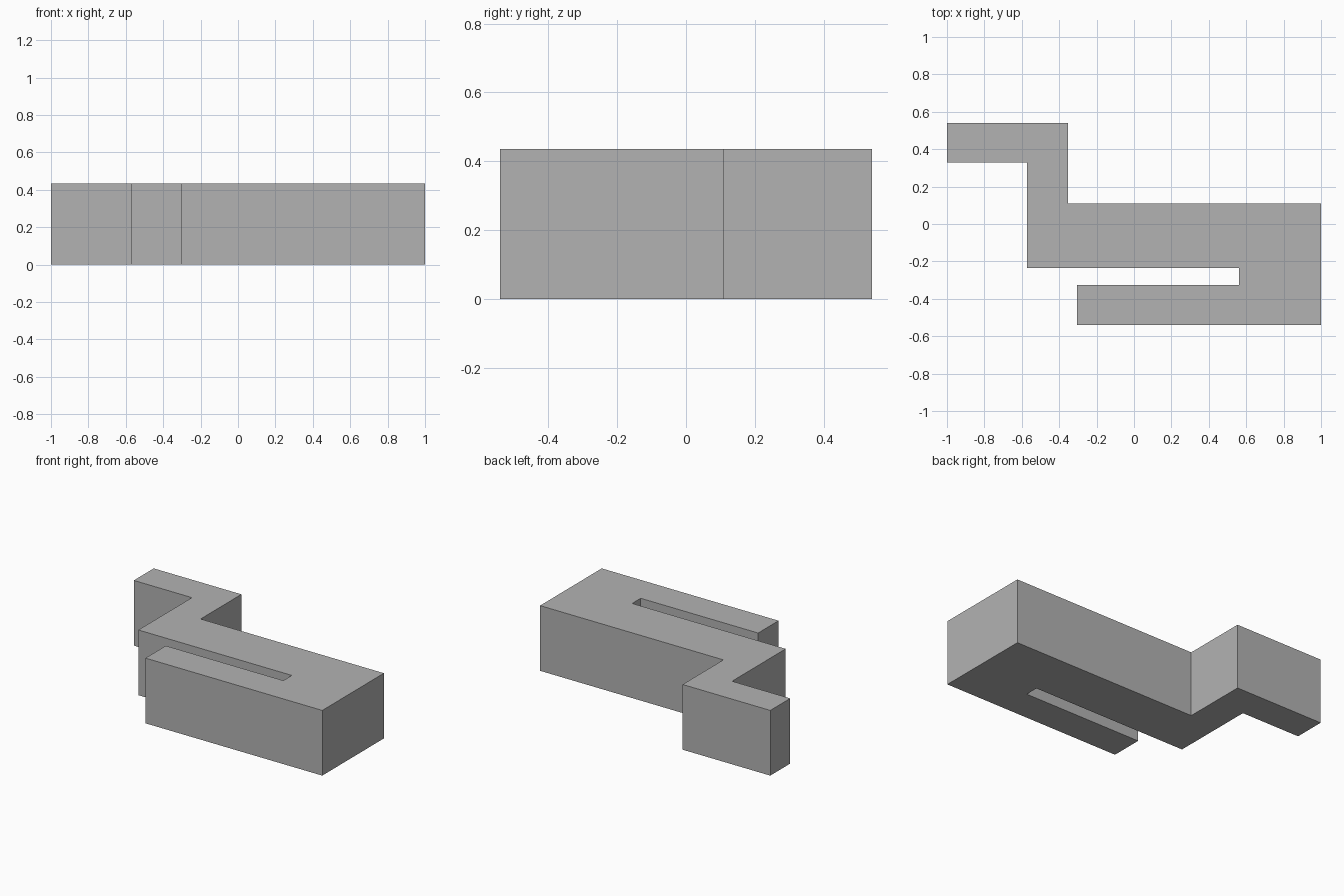
import bpy
import bmesh

cube = bpy.data.objects.get("Cube")
if cube:
    bpy.data.objects.remove(cube, do_unlink=True)

HEIGHT = 0.435

# Plain grey finish
grey = bpy.data.materials.new("plain_grey")
grey.use_nodes = True
colour = (0.45, 0.45, 0.45, 1.0)
grey.diffuse_color = colour
grey.node_tree.nodes["Principled BSDF"].inputs["Base Color"].default_value = colour


def extrude_profile(name, outline, height, material):
    """Raise a flat outline from the ground into a solid prism."""
    bm = bmesh.new()
    base = bm.faces.new([bm.verts.new((x, y, 0)) for x, y in outline])
    raised = bmesh.ops.extrude_face_region(bm, geom=[base], use_keep_orig=True)
    top = [v for v in raised["geom"] if isinstance(v, bmesh.types.BMVert)]
    bmesh.ops.translate(bm, vec=(0, 0, height), verts=top)
    bmesh.ops.recalc_face_normals(bm, faces=bm.faces)
    mesh = bpy.data.meshes.new(name)
    bm.to_mesh(mesh)
    bm.free()
    mesh.materials.append(material)
    obj = bpy.data.objects.new(name, mesh)
    bpy.context.collection.objects.link(obj)
    return obj


# Clip body: slotted front jaw, thick bar and stepped rear hook
outline = [
    (-0.305, -0.54), (1.0, -0.54), (1.0, 0.11), (-0.353, 0.11),
    (-0.353, 0.54), (-1.0, 0.54), (-1.0, 0.33), (-0.571, 0.33),
    (-0.571, -0.235), (0.562, -0.235), (0.562, -0.325), (-0.305, -0.325),
]
extrude_profile("clip_body", outline, HEIGHT, grey)
